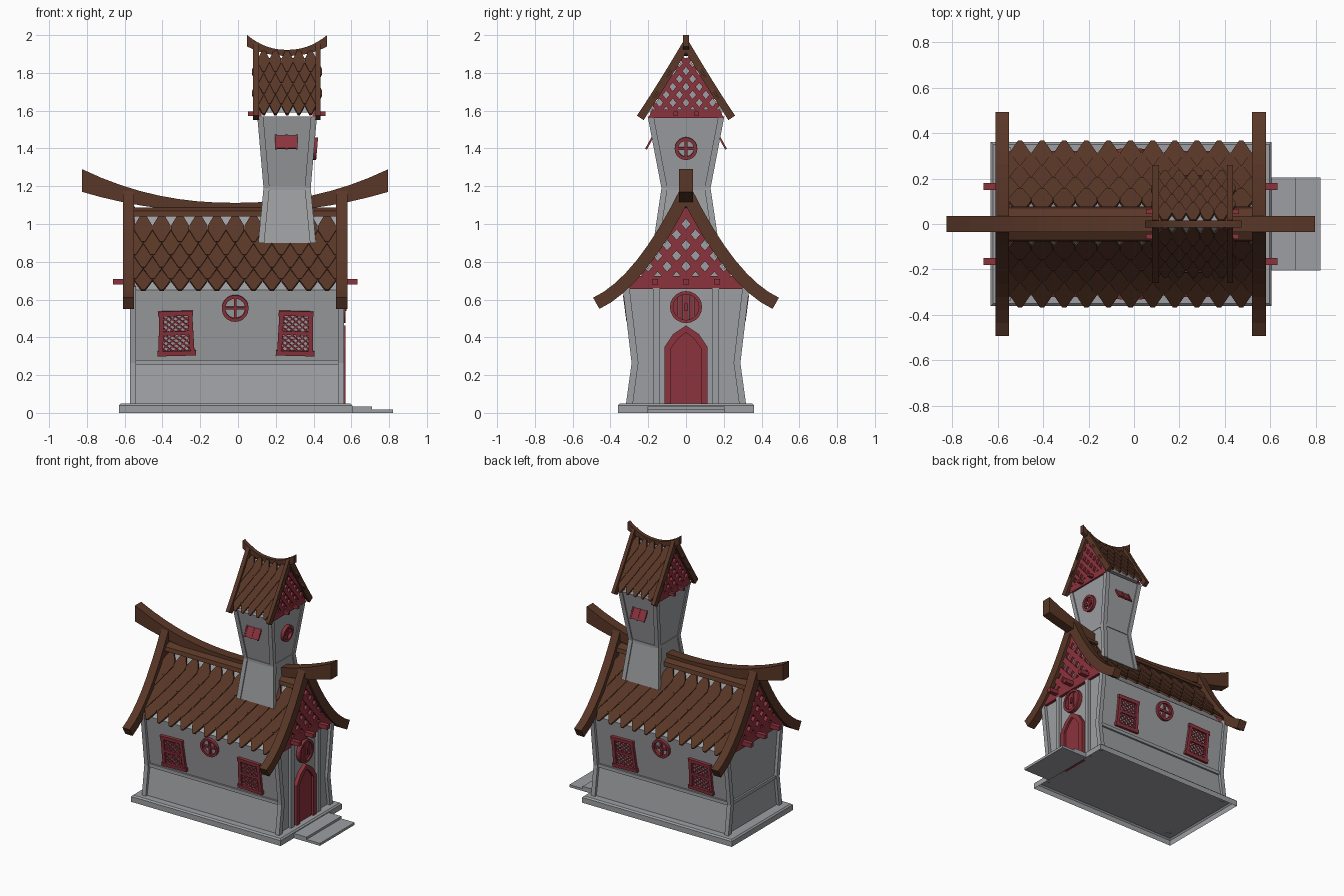
import bpy, bmesh
from math import radians, pi, sin, cos, hypot
from mathutils import Matrix, Vector

if "Cube" in bpy.data.objects:
    bpy.data.objects.remove(bpy.data.objects["Cube"])

I = Matrix.Identity(4)
# END: local XY -> world YZ, depth along +x.  SIDE: local XY -> world XZ, depth along -y
END = Matrix(((0, 0, 1, 0), (1, 0, 0, 0), (0, 1, 0, 0), (0, 0, 0, 1)))
SIDE = Matrix.Rotation(pi / 2, 4, 'X')


def material(name, col):
    m = bpy.data.materials.new(name)
    m.diffuse_color = (*col, 1)
    m.use_nodes = True
    m.node_tree.nodes["Principled BSDF"].inputs["Base Color"].default_value = m.diffuse_color
    return m


BROWN = material("brown_wood", (0.10, 0.038, 0.02))
RED = material("red_wood", (0.26, 0.033, 0.046))
GREY = material("grey_plaster", (0.34, 0.345, 0.36))


def obj(name, bm, mat=GREY, mirror=False):
    bmesh.ops.recalc_face_normals(bm, faces=bm.faces)
    me = bpy.data.meshes.new(name)
    bm.to_mesh(me)
    bm.free()
    o = bpy.data.objects.new(name, me)
    bpy.context.collection.objects.link(o)
    me.materials.append(mat)
    if mirror:
        o.modifiers.new("mirror", 'MIRROR').use_axis = (False, True, False)
    return o


def box(bm, lo, hi, M=I):
    lo, hi = Vector(lo), Vector(hi)
    bmesh.ops.create_cube(bm, size=1, matrix=M @ Matrix.Translation((lo + hi) / 2) @ Matrix.Diagonal((*(hi - lo), 1)))


def loft(bm, rings, M=I):
    vs = [[bm.verts.new(M @ Vector(p)) for p in r] for r in rings]
    n = len(vs[0])
    for a, b in zip(vs, vs[1:]):
        for i in range(n):
            bm.faces.new((a[i], a[(i + 1) % n], b[(i + 1) % n], b[i]))
    bm.faces.new(vs[0])
    bm.faces.new(vs[-1])


def prism(bm, pts, z0, z1, M=I):
    loft(bm, [[(x, y, z) for x, y in pts] for z in (z0, z1)], M)


def offset(pts, d):
    out = []
    for i, p in enumerate(pts):
        a, b = pts[max(i - 1, 0)], pts[min(i + 1, len(pts) - 1)]
        t = Vector((b[0] - a[0], b[1] - a[1])).normalized()
        out.append((p[0] - t.y * d, p[1] + t.x * d))
    return out


def ribbon(bm, pts, w, z0, z1, M=I):
    prism(bm, offset(pts, w / 2) + offset(pts, -w / 2)[::-1], z0, z1, M)


def ring(bm, r0, r1, z0, z1, M, n=20):
    v = [[bm.verts.new(M @ Vector((r * cos(i * 2 * pi / n), r * sin(i * 2 * pi / n), z)))
          for r, z in ((r0, z0), (r1, z0), (r1, z1), (r0, z1))] for i in range(n)]
    for i in range(n):
        for k in range(4):
            a, b = v[i], v[(i + 1) % n]
            bm.faces.new((a[k], a[(k + 1) % 4], b[(k + 1) % 4], b[k]))


def lattice(bm, inside, cx, cy, size, slope, pitch, w, z0, z1, M):
    """Crossing diagonal slats, kept only where inside(x, y)."""
    for s in (1, -1):
        for k in range(-20, 21):
            run = []
            for i in range(-200, 202):
                x = cx + size * i / 200
                y = cy + slope * s * (x - cx - k * pitch)
                if i < 201 and inside(x, y):
                    run.append((x, y))
                else:
                    if len(run) > 3:
                        ribbon(bm, [run[0], run[-1]], w, z0, z1 - (0.004 if s > 0 else 0), M)
                    run = []


def main_z(y): return 1.17 - 2.016 * y + 1.63 * y * y
def tower_z(y): return 1.95 - 1.7 * y + 0.4 * y * y
def curve(f, y0, y1, n=8): return [(y0 + (y1 - y0) * i / n, f(y0 + (y1 - y0) * i / n)) for i in range(n + 1)]


def shingles(name, f, y0, y1, x0, x1, cols, rows, lift, drop, skip=lambda x, z: False):
    pts, d = curve(lambda y: f(y) - drop, y0, y1, 200), [0]
    for a, b in zip(pts, pts[1:]):
        d.append(d[-1] + hypot(b[0] - a[0], b[1] - a[1]))
    at = lambda s: pts[min(range(201), key=lambda i: abs(d[i] - s))]
    step, w = d[-1] / (rows + 1), (x1 - x0) / cols
    bm = bmesh.new()
    for r in range(rows):
        a, b = at(r * step), at((r + 2) * step)
        D = Vector((0, a[0] - b[0], b[1] - a[1]))
        h = D.length
        D.normalize()
        X = Vector((-1, 0, 0))
        N = X.cross(D)
        D = (D + N * lift / h).normalized()
        N = X.cross(D)
        for j in range(cols + r % 2):
            x = x0 + w * (j + (0 if r % 2 else 0.5))
            if skip(x, b[1]):
                continue
            M = Matrix((X, D, N)).transposed().to_4x4()
            M.translation = (x, -a[0], a[1])
            e = w * 0.49
            prism(bm, [(-e * .35, 0), (e * .35, 0), (e, h * .38), (e, h * .55), (e * .2, h),
                       (-e * .2, h), (-e, h * .55), (-e, h * .38)], -0.004, 0.01, M)
    obj(name, bm, BROWN, True)


CORNERS = ((-1, -1), (1, -1), (1, 1), (-1, 1))


def rect(cx, cy, a, b, z): return [(cx + sx * a, cy + sy * b, z) for sx, sy in CORNERS]


# --- base (open underneath) and steps
bm = bmesh.new()
loft(bm, [rect(-.0125, 0, .6025 + e, .345 + e, z) for e, z in ((.015, 0), (.015, .04), (.005, .05))])
bm.faces.ensure_lookup_table()
bmesh.ops.delete(bm, geom=[f for f in bm.faces if f.calc_center_median().z < .001], context='FACES_ONLY')
obj("base_slab", bm)
bm = bmesh.new()
box(bm, (.60, -.205, 0), (.71, .205, .035))
box(bm, (.70, -.205, 0), (.82, .205, .018))
obj("front_steps", bm)

# --- main house body with pinched waist and gable
bm = bmesh.new()
under = offset(curve(main_z, .055, .335), -.036)
half = [(.30, .05), (.265, .265), (.315, .65)] + under[::-1]
prism(bm, half + [(-y, z) for y, z in half[::-1]], -.55, .54, END)
obj("house_body", bm)

bm = bmesh.new()
for x0, x1 in ((-.572, -.54), (.53, .562)):
    ribbon(bm, [(.30, .045), (.27, .265), (.318, .67)], .036, x0, x1, END)
box(bm, (-.55, .25, .255), (.54, .28, .28))
obj("corner_posts_and_bands", bm, GREY, True)
bm = bmesh.new()
box(bm, (-.563, -.265, .255), (-.54, .265, .28))
for s in (-1, 1):
    box(bm, (.53, s * .157 - .018, .045), (.562, s * .157 + .018, .66))
obj("end_wall_trim", bm)

# --- red gable lattice, tie beams and stubs on both ends
for tag, z0, z1, s0, s1 in (("right", .535, .562, .54, .632), ("left", -.59, -.545, -.662, -.56)):
    bm = bmesh.new()
    prism(bm, [(-.33, .655), (.33, .655), (.275, .725), (-.275, .725)], z0, z1, END)
    lattice(bm, lambda y, z: .715 < z < main_z(abs(y)) - .04, 0, .72, .4, 1.12, .1, .038, z0, z1, END)
    for y in (-.165, 0, .165):
        box(bm, (s0, y - .016, .68), (s1, y + .016, .71))
    obj(tag + "_gable_lattice", bm, RED)

# --- main roof
shingles("roof_shingles", main_z, .055, .35, -.55, .52, 11, 5, .014, .027,
         lambda x, z: .08 < x < .45 and z > .92)
bm = bmesh.new()
for x0, x1 in ((-.61, -.55), (.52, .58)):
    ribbon(bm, curve(main_z, 0, .475), .068, x0, x1, END)
obj("barge_boards", bm, BROWN, True)
bm = bmesh.new()
prism(bm, [(-.078, 1.04), (.078, 1.04), (.07, 1.068), (.035, 1.088), (-.035, 1.088), (-.07, 1.068)], -.55, .52, END)
obj("ridge_cap", bm, BROWN)


def ridge(name, cx, hw, top, rise, bot, brise, hy):
    bm = bmesh.new()
    t = [i / 8 for i in range(-8, 9)]
    pts = [(cx + hw * u, top + rise * abs(u) ** 2.2) for u in t]
    pts += [(cx + hw * u, bot + brise * abs(u) ** 2.2) for u in t[::-1]]
    prism(bm, pts, -hy, hy, SIDE)
    obj(name, bm, BROWN)


ridge("ridge_beam", -.015, .81, 1.112, .178, 1.06, .11, .036)
ridge("tower_ridge_beam", .26, .212, 1.922, .078, 1.89, .05, .015)

# --- door and planked round window on the right end
bm = bmesh.new()
prism(bm, [(-.1, .045), (.1, .045), (.1, .345), (0, .44), (-.1, .345)], .53, .552, END)
ribbon(bm, [(-.097, .05), (-.097, .345), (-.055, .405), (0, .445), (.055, .405), (.097, .345), (.097, .05)], .036, .53, .568, END)
obj("door", bm, RED)
bm = bmesh.new()
M = Matrix.Translation((.54, 0, .56)) @ END
ring(bm, .068, .085, 0, .03, M)
for i in range(-2, 3):
    h = (.075 ** 2 - (i * .028) ** 2) ** .5
    box(bm, (i * .028 - .0125, -h, 0), (i * .028 + .0125, h, .022 - .004 * (i % 2)), M)
box(bm, (-.007, -.02, 0), (.007, .02, .035), M)
obj("planked_round_window", bm, RED)


# --- windows on the long walls (mirrored to the back)
def wall(x, z): return Matrix.Translation((x, -.265 - .13 * (z - .265), z)) @ Matrix.Rotation(radians(97.4), 4, 'X')


def round_window(name, M, r, mirror):
    bm = bmesh.new()
    ring(bm, r - .018, r, -.01, .022, M)
    box(bm, (-.007, -r + .01, -.005), (.007, r - .01, .015), M)
    box(bm, (-r + .01, -.007, -.005), (r - .01, .007, .015), M)
    obj(name, bm, RED, mirror)


for tag, x, tilt in (("left", -.328, 1.5), ("right", .305, -1.5)):
    bm = bmesh.new()
    M = wall(x, .425) @ Matrix.Rotation(radians(tilt), 4, 'Z')
    for s in (-1, 1):
        ribbon(bm, [(s * .083, -.11), (s * .076, .11)], .024, -.01, .018, M)
    box(bm, (-.092, .09, -.01), (.092, .116, .02), M)
    box(bm, (-.102, -.122, -.01), (.102, -.096, .022), M)
    box(bm, (-.08, -.012, -.01), (.08, .008, .016), M)
    lattice(bm, lambda u, v: abs(u) < .075 and abs(v) < .098, 0, 0, .1, .8, .036, .007, -.005, .01, M)
    obj(tag + "_lattice_window", bm, RED, True)
round_window("round_window", wall(-.015, .555), .071, True)

# --- tower
CX, LEVELS = .26, ((.145, .165, .90), (.117, .122, 1.19), (.15, .195, 1.57))
bm = bmesh.new()
loft(bm, [rect(CX, 0, *l) for l in LEVELS])
tri = offset(curve(tower_z, .035, .215), -.024)
prism(bm, tri[::-1] + [(-y, z) for y, z in tri], .12, .40, END)
obj("tower_body", bm)
bm = bmesh.new()
for sx, sy in CORNERS:
    loft(bm, [rect(CX + sx * (a - .008), sy * (b - .008), .016, .016, z) for a, b, z in LEVELS])
loft(bm, [rect(CX, 0, .123, .129, z) for z in (1.18, 1.20)])
obj("tower_posts_and_band", bm)

shingles("tower_shingles", tower_z, .012, .222, .105, .415, 5, 5, .01, .02)
bm = bmesh.new()
for x0, x1 in ((.08, .11), (.41, .436)):
    ribbon(bm, curve(tower_z, 0, .242), .042, x0, x1, END)
obj("tower_barge_boards", bm, BROWN, True)
for tag, z0, z1, s0, s1 in (("right", .395, .422, .4, .462), ("left", .098, .125, .052, .12)):
    bm = bmesh.new()
    prism(bm, [(-.20, 1.56), (.20, 1.56), (.18, 1.605), (-.18, 1.605)], z0, z1, END)
    lattice(bm, lambda y, z: 1.6 < z < tower_z(abs(y)) - .03, 0, 1.6, .25, 1.2, .07, .025, z0, z1, END)
    for y in (-.055, .055):
        box(bm, (s0, y - .01, 1.573), (s1, y + .01, 1.595))
    obj("tower_" + tag + "_gable_lattice", bm, RED)

# --- tower windows: round one on the right, tilted-out shutters front and back
round_window("tower_round_window", Matrix.Translation((.397, 0, 1.40)) @ Matrix.Rotation(radians(5), 4, 'Y') @ END, .06, False)
bm = bmesh.new()
M = Matrix.Translation((.256, -.188, 1.44)) @ Matrix.Rotation(radians(62), 4, 'X')
box(bm, (-.055, -.046, -.004), (.055, .046, .002), M)
for v in (-.046, .04):
    box(bm, (-.06, v, -.005), (.06, v + .01, .006), M)
for u in (-.055, 0, .055):
    box(bm, (u - .005, -.05, -.005), (u + .005, .05, .005), M)
obj("tower_shutters", bm, RED, True)
